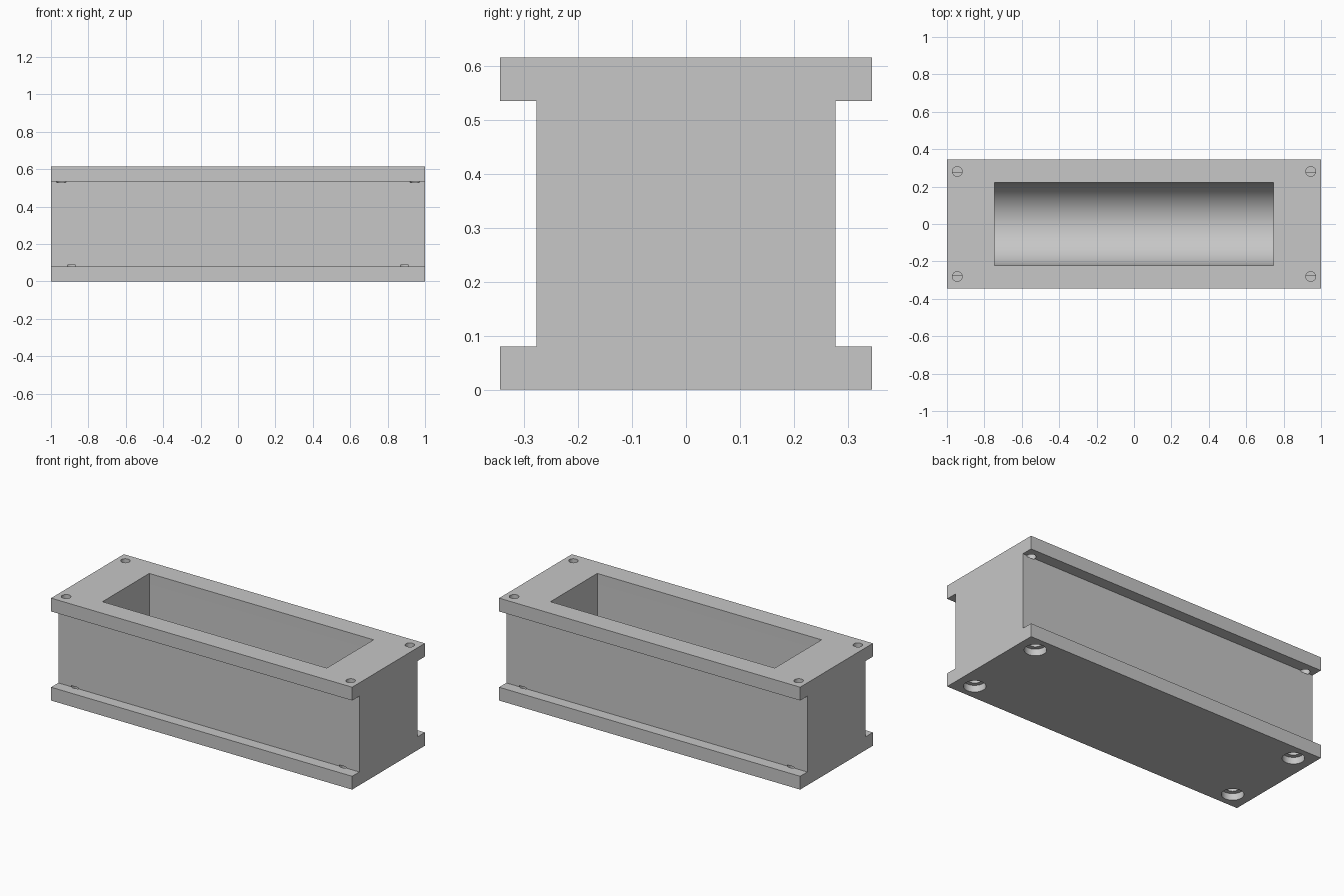
import bpy, bmesh, math
from mathutils import Vector

LENGTH, HEIGHT = 2.0, 0.615
FLANGE_Y, WEB_Y, FLANGE_T = 0.345, 0.277, 0.08
POCKET_LEN, POCKET_R, POCKET_AXIS_Z = 1.49, 0.222, HEIGHT / 2

if "Cube" in bpy.data.objects:
    bpy.data.objects.remove(bpy.data.objects["Cube"], do_unlink=True)

grey = bpy.data.materials.new("plain grey")
grey.use_nodes = True
colour = (0.57, 0.57, 0.57, 1)
grey.diffuse_color = colour
grey.node_tree.nodes["Principled BSDF"].inputs["Base Color"].default_value = colour


def make_object(name, bm):
    bmesh.ops.recalc_face_normals(bm, faces=bm.faces[:])
    mesh = bpy.data.meshes.new(name)
    bm.to_mesh(mesh)
    bm.free()
    mesh.materials.append(grey)
    obj = bpy.data.objects.new(name, mesh)
    bpy.context.collection.objects.link(obj)
    return obj


def prism(name, profile, length):
    """Extrude a (y, z) profile along x, centred on x = 0."""
    bm = bmesh.new()
    face = bm.faces.new([bm.verts.new((-length / 2, y, z)) for y, z in profile])
    new = bmesh.ops.extrude_face_region(bm, geom=[face])["geom"]
    verts = [v for v in new if isinstance(v, bmesh.types.BMVert)]
    bmesh.ops.translate(bm, verts=verts, vec=Vector((length, 0, 0)))
    return make_object(name, bm)


def drills(name, x, y, radius, z0, z1):
    """Four upright cylinders, one in each corner."""
    bm = bmesh.new()
    for sx in (-1, 1):
        for sy in (-1, 1):
            made = bmesh.ops.create_cone(bm, cap_ends=True, segments=32, radius1=radius,
                                         radius2=radius, depth=z1 - z0)
            bmesh.ops.translate(bm, verts=made["verts"],
                                vec=Vector((sx * x, sy * y, (z0 + z1) / 2)))
    return make_object(name, bm)


# Flanged body with an I-shaped end profile
half = [(FLANGE_Y, 0), (FLANGE_Y, FLANGE_T), (WEB_Y, FLANGE_T),
        (WEB_Y, HEIGHT - FLANGE_T), (FLANGE_Y, HEIGHT - FLANGE_T), (FLANGE_Y, HEIGHT)]
body = prism("flanged_body", half + [(-y, z) for y, z in reversed(half)], LENGTH)

# Round-bottomed pocket, open at the top
steps = 48
arc = [(-POCKET_R * math.cos(math.pi * i / steps),
        POCKET_AXIS_Z - POCKET_R * math.sin(math.pi * i / steps)) for i in range(steps + 1)]
pocket = prism("pocket_cutter", [(-POCKET_R, 0.7)] + arc + [(POCKET_R, 0.7)], POCKET_LEN)

# Corner holes: plain on top, counterbored underneath
cutters = [
    pocket,
    drills("top_hole_cutter", 0.945, 0.281, 0.026, HEIGHT - FLANGE_T - 0.006, 0.7),
    drills("bottom_hole_cutter", 0.89, 0.25, 0.035, -0.1, FLANGE_T + 0.007),
    drills("counterbore_cutter", 0.89, 0.25, 0.06, -0.1, 0.04),
]

bpy.ops.object.select_all(action="DESELECT")
body.select_set(True)
bpy.context.view_layer.objects.active = body
for cutter in cutters:
    cut = body.modifiers.new(cutter.name, "BOOLEAN")
    cut.operation = "DIFFERENCE"
    cut.solver = "EXACT"
    cut.object = cutter
    bpy.ops.object.modifier_apply(modifier=cut.name)
    bpy.data.objects.remove(cutter, do_unlink=True)

bpy.ops.object.shade_smooth_by_angle(angle=math.radians(30))
